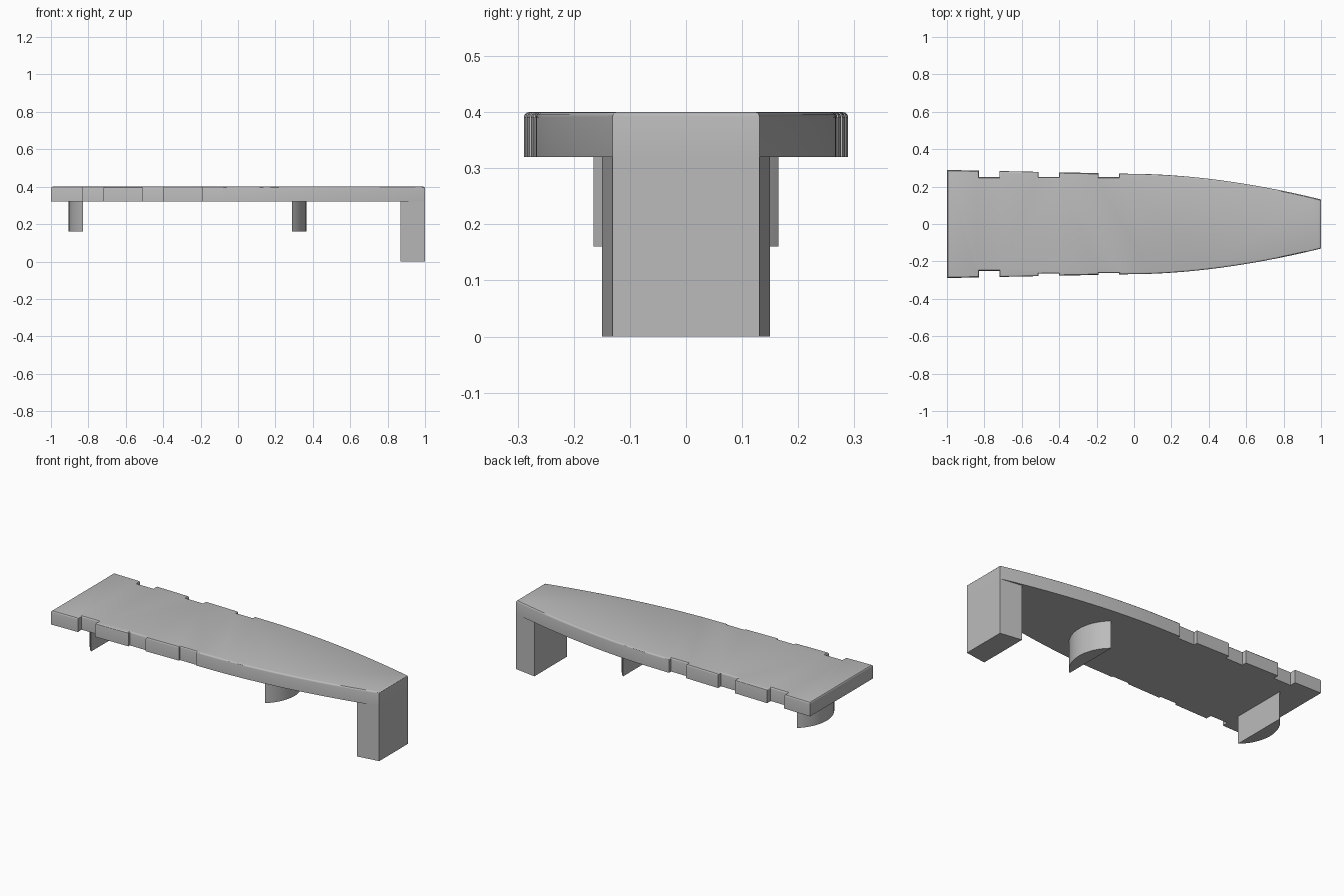
import bpy
import bmesh
import math

if "Cube" in bpy.data.objects:
    bpy.data.objects.remove(bpy.data.objects["Cube"], do_unlink=True)

TOP, UNDERSIDE = 0.4, 0.32

grey = bpy.data.materials.new("plain_grey")
grey.use_nodes = True
colour = (0.5, 0.5, 0.5, 1)
grey.diffuse_color = colour
grey.node_tree.nodes["Principled BSDF"].inputs["Base Color"].default_value = colour


def extrude_outline(name, outline, bottom, top, round_top=0):
    """Prism from an anticlockwise outline, optionally with a rounded top rim."""
    bm = bmesh.new()
    base = bm.faces.new([bm.verts.new((x, y, bottom)) for x, y in outline])
    new = bmesh.ops.extrude_face_region(bm, geom=[base], use_keep_orig=True)["geom"]
    for v in new:
        if isinstance(v, bmesh.types.BMVert):
            v.co.z = top
    bmesh.ops.recalc_face_normals(bm, faces=bm.faces[:])
    if round_top:
        rim = [e for e in bm.edges if all(abs(v.co.z - top) < 1e-5 for v in e.verts)]
        bmesh.ops.bevel(bm, geom=rim, offset=round_top, segments=3, profile=0.5,
                        affect='EDGES', clamp_overlap=False)
    mesh = bpy.data.meshes.new(name)
    bm.to_mesh(mesh)
    bm.free()
    mesh.materials.append(grey)
    obj = bpy.data.objects.new(name, mesh)
    bpy.context.collection.objects.link(obj)
    bpy.ops.object.select_all(action='DESELECT')
    obj.select_set(True)
    bpy.context.view_layer.objects.active = obj
    bpy.ops.object.shade_smooth_by_angle(angle=math.radians(30))
    return obj


def half_width(x):
    """Nearly straight at the wide end, curving in towards the narrow end."""
    return 0.268 - 0.021 * x if x < 0 else 0.268 - 0.137 * x ** 1.8


def plank_side(notch_widths):
    """Points along one long edge, from the wide end to the narrow end."""
    points = [(-1, half_width(-1))]
    for start, width in zip((-0.83, -0.51, -0.19), notch_widths):
        end = start + 0.11
        points += [(start, half_width(start)), (start, width),
                   (end, width), (end, half_width(end))]
    steps = 24
    points += [(i / steps, half_width(i / steps)) for i in range(steps + 1)]
    return points


# Notched plank, with shallower notches along the front
front = [(x, -y) for x, y in plank_side((0.25, 0.265, 0.263))]
back = plank_side((0.25, 0.25, 0.25))
extrude_outline("plank", front + back[::-1], UNDERSIDE, TOP, round_top=0.009)

# End leg, flaring slightly inwards along the plank
extrude_outline("end_leg", [(0.87, -0.15), (1, -0.131), (1, 0.131), (0.87, 0.15)],
                0, UNDERSIDE)


# Curved pegs below the plank: flat on one side, an arc on the other
def peg(name, flat_x, direction):
    half_chord, depth = 0.165, 0.075
    radius = (half_chord ** 2 + depth ** 2) / (2 * depth)
    spread = math.asin(half_chord / radius)
    steps = 20
    outline = []
    for i in range(steps + 1):
        a = spread * (2 * i / steps - 1)
        outline.append((flat_x + direction * (radius * math.cos(a) - radius + depth),
                        radius * math.sin(a)))
    extrude_outline(name, outline, 0.16, UNDERSIDE)


peg("wide_end_peg", -0.83, -1)
peg("middle_peg", 0.29, 1)
